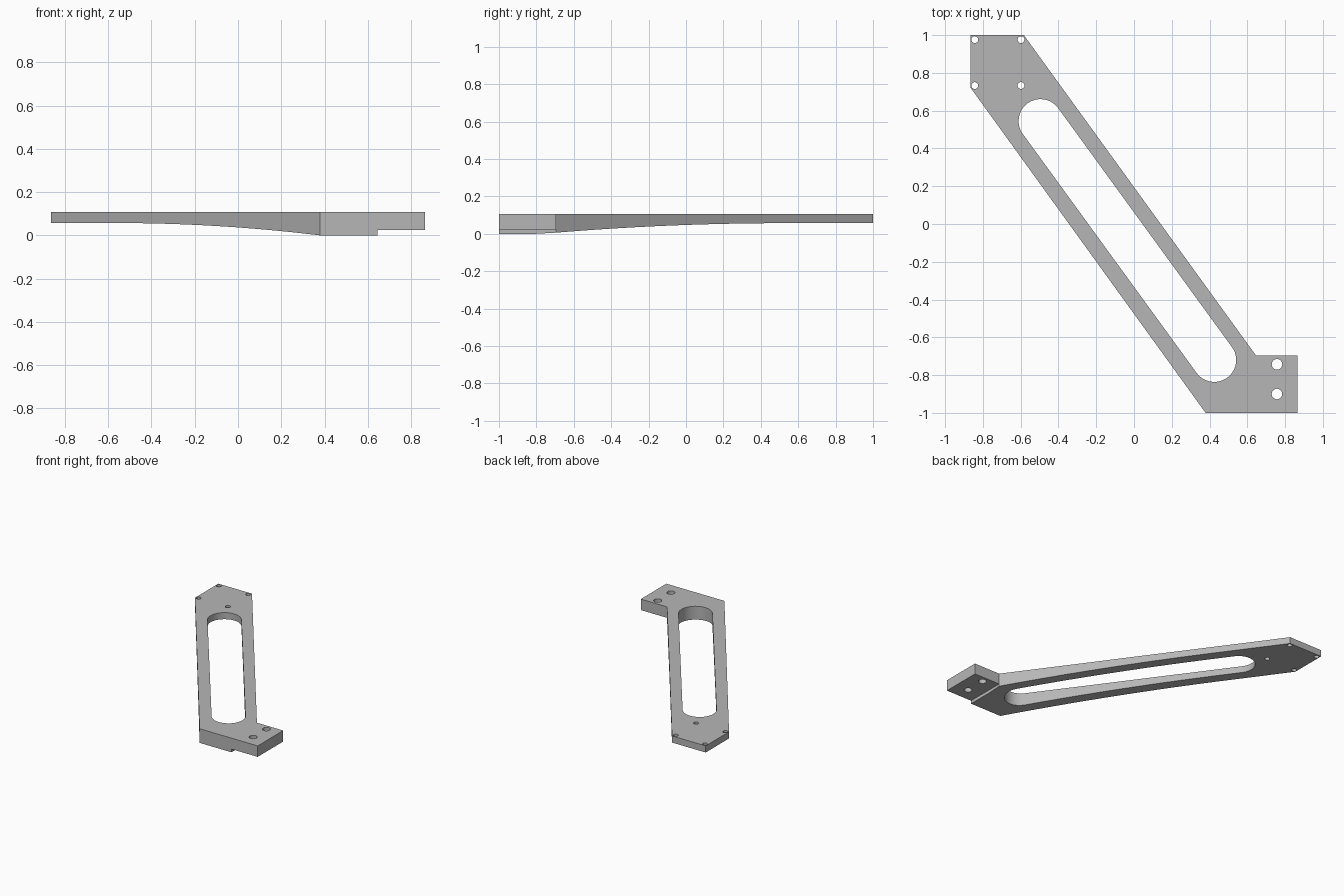
import bpy, bmesh, math
from mathutils import Vector

cube = bpy.data.objects.get("Cube")
if cube:
    bpy.data.objects.remove(cube, do_unlink=True)

TOP = 0.107        # top face height
TIP = 0.057        # underside height at the thin end
PAD = 0.024        # underside height of the mounting pad
ALONG = Vector((-0.588, 0.809, 0)).normalized()   # arm direction
ACROSS = Vector((ALONG.y, -ALONG.x, 0))

grey = bpy.data.materials.new("plain grey")
grey.use_nodes = True
grey.diffuse_color = (0.47, 0.47, 0.47, 1)
grey.node_tree.nodes["Principled BSDF"].inputs["Base Color"].default_value = grey.diffuse_color


def prism(name, points, sweep):
    """Closed solid made by sweeping a flat outline along a vector."""
    bm = bmesh.new()
    face = bm.faces.new([bm.verts.new(p) for p in points])
    swept = bmesh.ops.extrude_face_region(bm, geom=[face])["geom"]
    moved = [v for v in swept if isinstance(v, bmesh.types.BMVert)]
    bmesh.ops.translate(bm, verts=moved, vec=sweep)
    bmesh.ops.recalc_face_normals(bm, faces=bm.faces)
    mesh = bpy.data.meshes.new(name)
    bm.to_mesh(mesh)
    bm.free()
    mesh.materials.append(grey)
    obj = bpy.data.objects.new(name, mesh)
    bpy.context.collection.objects.link(obj)
    return obj


def arc(centre, radius, start, sweep, count):
    return [Vector((centre[0] + radius * math.cos(start + sweep * i / count),
                    centre[1] + radius * math.sin(start + sweep * i / count), -0.3))
            for i in range(count + 1)]


UP = Vector((0, 0, 1))

# Arm plate, taller than needed so the underside can be shaped
outline = [(-0.865, 1), (-0.583, 1), (0.645, -0.695), (0.865, -0.695),
           (0.865, -1), (0.379, -1), (-0.865, 0.721)]
arm = prism("bracket_arm", [(x, y, -0.1) for x, y in outline], UP * (TOP + 0.1))

# Underside: flat at the thick end, then curving up to the thin end
s0, s1, steps = -1.032, 0.58, 24
profile = [(-2, -0.2), (-2, 0), (s0, 0)]
for i in range(1, steps + 1):
    u = i / steps
    profile.append((s0 + (s1 - s0) * u, TIP * (1 - (1 - u) ** 2)))
profile += [(2, TIP), (2, -0.2)]
cutters = [prism("underside_cutter",
                 [ALONG * s + UP * z - ACROSS * 2 for s, z in profile], ACROSS * 4)]

# Raised underside of the mounting pad
cutters.append(prism("pad_cutter", [(0.645, -1.2, -0.3), (1, -1.2, -0.3),
                                    (1, -0.5, -0.3), (0.645, -0.5, -0.3)], UP * (0.3 + PAD)))

# Long round-ended slot
angle = math.atan2(ALONG.y, ALONG.x)
slot = arc((-0.495, 0.545), 0.116, angle - math.pi / 2, math.pi, 24)
slot += arc((0.425, -0.72), 0.116, angle + math.pi / 2, math.pi, 24)
cutters.append(prism("slot_cutter", slot, UP))

# Screw holes: four small at the thin end, two larger in the pad
holes = [(x, y, 0.018) for x in (-0.843, -0.598) for y in (0.976, 0.733)]
holes += [(0.757, y, 0.028) for y in (-0.743, -0.9)]
for x, y, r in holes:
    ring = arc((x, y), r, 0, math.tau, 24)[:-1]
    cutters.append(prism("hole_cutter", ring, UP))

# Carve the arm, then discard the cutters
for c in cutters:
    c.hide_render = True
    mod = arm.modifiers.new(c.name, 'BOOLEAN')
    mod.operation = 'DIFFERENCE'
    mod.solver = 'EXACT'
    mod.object = c
bpy.context.view_layer.update()
carved = bpy.data.meshes.new_from_object(
    arm.evaluated_get(bpy.context.evaluated_depsgraph_get()))
arm.modifiers.clear()
arm.data = carved
for c in cutters:
    bpy.data.objects.remove(c, do_unlink=True)

# Smooth round walls, crisp edges
bpy.ops.object.select_all(action='DESELECT')
arm.select_set(True)
bpy.context.view_layer.objects.active = arm
bpy.ops.object.shade_smooth_by_angle(angle=math.radians(30))
